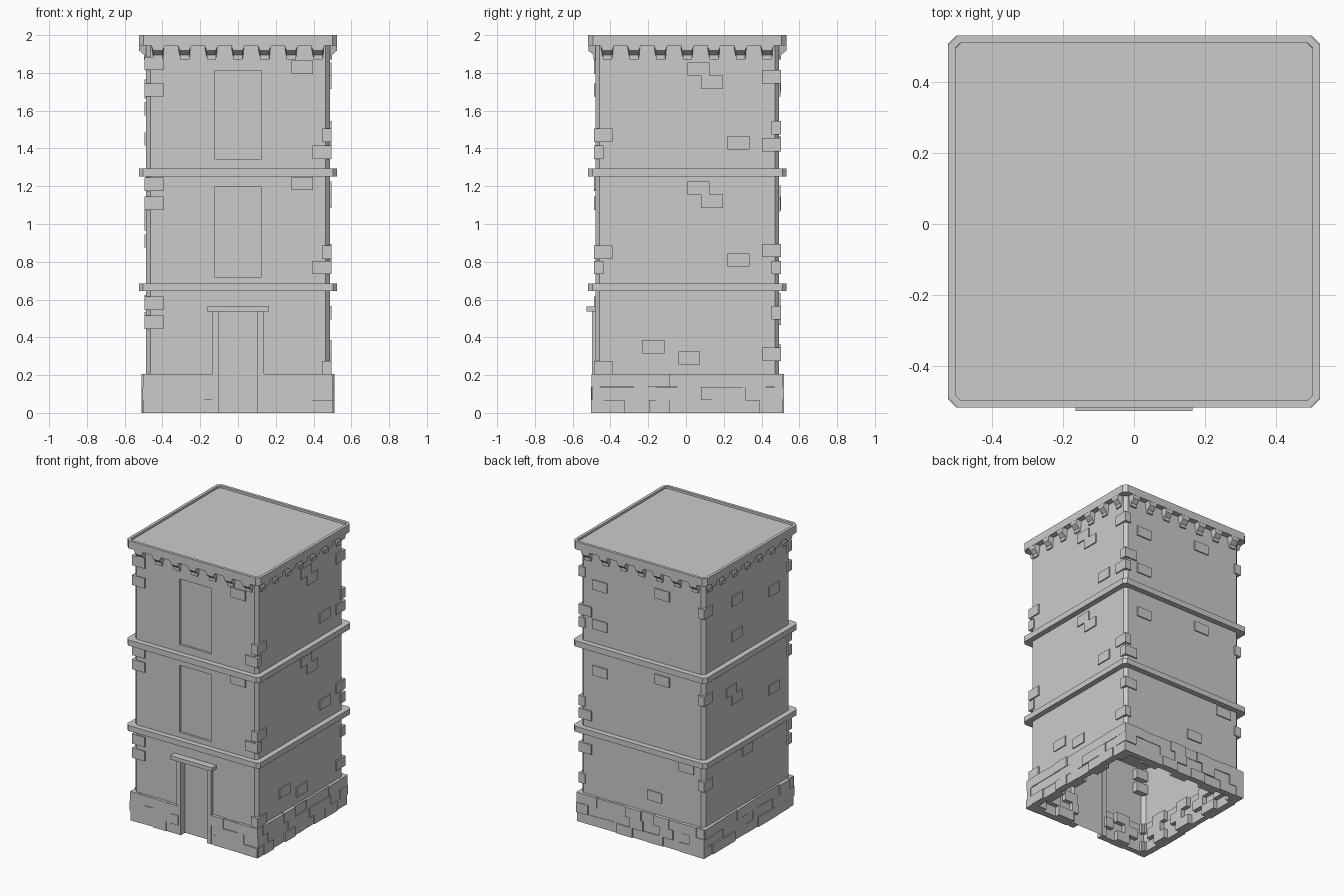
import bpy, bmesh, random
from mathutils import Vector

if "Cube" in bpy.data.objects:
    bpy.data.objects.remove(bpy.data.objects["Cube"])

random.seed(4)
CY = 0.007          # tower centre in y
H, CH = 0.486, 0.022  # wall half width and corner chamfer


def finish(name, bm, recalc=True):
    if recalc:
        bmesh.ops.recalc_face_normals(bm, faces=bm.faces)
    me = bpy.data.meshes.new(name)
    bm.to_mesh(me)
    bm.free()
    ob = bpy.data.objects.new(name, me)
    bpy.context.collection.objects.link(ob)
    return ob


def octagon(h, c):
    k = h - c
    return [(-k, -h), (k, -h), (h, -k), (h, k), (k, h), (-k, h), (-h, k), (-h, -k)]


def prism(name, h, c, z0, z1, rim=0, depth=0):
    bm = bmesh.new()
    lo = [bm.verts.new((x, y + CY, z0)) for x, y in octagon(h, c)]
    base = bm.faces.new(lo)
    ext = bmesh.ops.extrude_face_region(bm, geom=[base], use_keep_orig=True)
    top = [v for v in ext['geom'] if isinstance(v, bmesh.types.BMVert)]
    bmesh.ops.translate(bm, verts=top, vec=(0, 0, z1 - z0))
    bmesh.ops.recalc_face_normals(bm, faces=bm.faces)
    if rim:
        cap = max(bm.faces, key=lambda f: f.calc_center_median().z)
        bmesh.ops.inset_region(bm, faces=[cap], thickness=rim)
        inner = bmesh.ops.inset_region(bm, faces=[cap], thickness=0.0005)
        bmesh.ops.translate(bm, verts=cap.verts[:], vec=(0, 0, -depth))
    return finish(name, bm, recalc=False)


def add_box(bm, x0, x1, y0, y1, z0, z1):
    vs = bmesh.ops.create_cube(bm, size=1)['verts']
    for v in vs:
        v.co = Vector((x0 + (v.co.x + .5) * (x1 - x0),
                       y0 + (v.co.y + .5) * (y1 - y0),
                       z0 + (v.co.z + .5) * (z1 - z0)))


# side frames: u runs along the wall, d is distance out from the centre
def side_box(bm, side, u0, u1, d0, d1, z0, z1):
    if side == 'front':
        add_box(bm, u0, u1, CY - d1, CY - d0, z0, z1)
    elif side == 'back':
        add_box(bm, u0, u1, CY + d0, CY + d1, z0, z1)
    elif side == 'right':
        add_box(bm, d0, d1, CY + u0, CY + u1, z0, z1)
    else:
        add_box(bm, -d1, -d0, CY + u0, CY + u1, z0, z1)


SIDES = ('front', 'right', 'back', 'left')

# hollow wall shell, with recessed window and door panels in the front
bm = bmesh.new()
pts = octagon(H, CH)
quad = lambda *cs: bm.faces.new([bm.verts.new(c) for c in cs])
ZT = 1.95
for i in range(1, 8):
    (ax, ay), (bx, by) = pts[i], pts[(i + 1) % 8]
    quad((ax, ay + CY, 0), (bx, by + CY, 0), (bx, by + CY, ZT), (ax, ay + CY, ZT))
yf = CY - H
k = H - CH
xs = (-k, -0.125, 0.125, k)
zs = (0, 0.54, 0.72, 1.197, 1.345, 1.812, ZT)
for i in range(3):
    for j in range(6):
        x0, x1, z0, z1 = xs[i], xs[i + 1], zs[j], zs[j + 1]
        if i == 1 and j in (0, 2, 4):
            yb = yf + (0.03 if j == 0 else 0.015)
            quad((x0, yb, z0), (x1, yb, z0), (x1, yb, z1), (x0, yb, z1))
            quad((x0, yf, z0), (x0, yb, z0), (x0, yb, z1), (x0, yf, z1))
            quad((x1, yb, z0), (x1, yf, z0), (x1, yf, z1), (x1, yb, z1))
            quad((x0, yb, z1), (x1, yb, z1), (x1, yf, z1), (x0, yf, z1))
            if j:
                quad((x0, yf, z0), (x1, yf, z0), (x1, yb, z0), (x0, yb, z0))
        else:
            quad((x0, yf, z0), (x1, yf, z0), (x1, yf, z1), (x0, yf, z1))
bmesh.ops.remove_doubles(bm, verts=bm.verts, dist=0.0001)
finish('tower_walls', bm, recalc=False)

# string courses and parapet slab with a shallow recessed roof
prism('lower_string_course', 0.525, 0.022, 0.645, 0.684)
prism('upper_string_course', 0.525, 0.022, 1.252, 1.293)
prism('parapet', 0.525, 0.026, 1.945, 2.0, rim=0.022, depth=0.015)

# corbels under the parapet
bm = bmesh.new()
profile = [(0.47, 1.945), (0.524, 1.945), (0.524, 1.918), (0.497, 1.895),
           (0.497, 1.872), (0.47, 1.872)]
turn = {'front': lambda u, d: (u, CY - d), 'back': lambda u, d: (-u, CY + d),
        'right': lambda u, d: (d, CY + u), 'left': lambda u, d: (-d, CY - u)}
for side in SIDES:
    for n in range(-3, 4):
        rings = []
        for s in (-1, 1):
            rings.append([bm.verts.new((*turn[side](n * 0.141 + s * (0.024 + (0.012 if z > 1.93 else 0)), d), z))
                          for d, z in profile])
        bm.faces.new(rings[0])
        bm.faces.new(rings[1][::-1])
        for i in range(6):
            m = (i + 1) % 6
            bm.faces.new((rings[0][i], rings[1][i], rings[1][m], rings[0][m]))
finish('corbels', bm)

# plinth of uneven stones in running bond, left open at the door
bm = bmesh.new()
for side in SIDES:
    for row in range(3):
        u, n, end = -0.503, 0, 0.503
        first = 0.115 if (row % 2) else 0.06
        while u < end - 0.001:
            w = first if n == 0 else random.uniform(0.1, 0.135)
            v = u + w
            if end - v < 0.05:
                v = end
            z0, z1 = row * 0.068, (row + 1) * 0.068 + random.uniform(-0.001, 0.003)
            out = random.choice((0.5, 0.503, 0.507, 0.511))
            inn = (0.43, 0.462)[(n + row) % 2]
            spans = [(u, v)]
            if side == 'front':
                spans = [(u, min(v, -0.12)), (max(u, 0.12), v)]
            for a, b in spans:
                if b - a > 0.01:
                    side_box(bm, side, a, b, inn, out, z0, z1)
            u, n = v, n + 1
finish('plinth_stones', bm)

# door surround and lintel
bm = bmesh.new()
for s in (-1, 1):
    a, b = sorted((s * 0.103, s * 0.137))
    add_box(bm, a, b, -0.497, -0.445, 0, 0.536)
finish('door_jambs', bm)
bm = bmesh.new()
add_box(bm, -0.165, 0.165, -0.528, -0.45, 0.536, 0.563)
finish('door_lintel', bm)

# scattered raised stones on the walls: (u, z) centres
spots = {
    'front': [(0.34, 1.83), (0.34, 1.215)],
    'right': [(0.06, 1.82), (0.13, 1.75), (0.27, 1.43), (0.06, 1.19), (0.13, 1.12),
              (0.27, 0.81), (-0.18, 0.35), (0.01, 0.29)],
    'back': [(0.33, 1.71), (-0.16, 1.78), (0.33, 1.43), (0.33, 1.1), (-0.16, 1.17),
             (-0.35, 0.6), (-0.1, 0.33)],
    'left': [(0.12, 1.70), (-0.3, 1.61), (0.12, 1.45), (0.18, 1.07), (0.12, 1.0),
             (-0.3, 0.91), (0.0, 0.59)],
}
bm = bmesh.new()
for side, lst in spots.items():
    for u, z in lst:
        side_box(bm, side, u - 0.058, u + 0.058, 0.46, 0.494, z - 0.035, z + 0.035)
finish('raised_wall_stones', bm)

# quoins wrapping the corners: (x sign, y sign, z centre, long on x?)
quoins = [
    (-1, -1, 1.85, 1), (-1, -1, 1.71, 1), (-1, -1, 1.21, 1), (-1, -1, 1.11, 1),
    (-1, -1, 0.58, 1), (-1, -1, 0.48, 1),
    (1, -1, 1.47, 0), (1, -1, 1.38, 1), (1, -1, 0.85, 0), (1, -1, 0.77, 1), (1, -1, 0.24, 0),
    (1, 1, 1.78, 0), (1, 1, 1.51, 1), (1, 1, 1.42, 0), (1, 1, 0.86, 0), (1, 1, 0.77, 1),
    (1, 1, 0.53, 1), (1, 1, 0.31, 0),
    (-1, 1, 1.11, 0), (-1, 1, 1.73, 0), (-1, 1, 0.5, 0),
]
bm = bmesh.new()
for sx, sy, z, long_x in quoins:
    lx, ly = (0.1, 0.05) if long_x else (0.05, 0.1)
    x0, x1 = sorted((sx * 0.495, sx * (0.495 - lx)))
    y0, y1 = sorted((sy * 0.495, sy * (0.495 - ly)))
    add_box(bm, x0, x1, y0 + CY, y1 + CY, z - 0.035, z + 0.035)
finish('corner_stones', bm)
